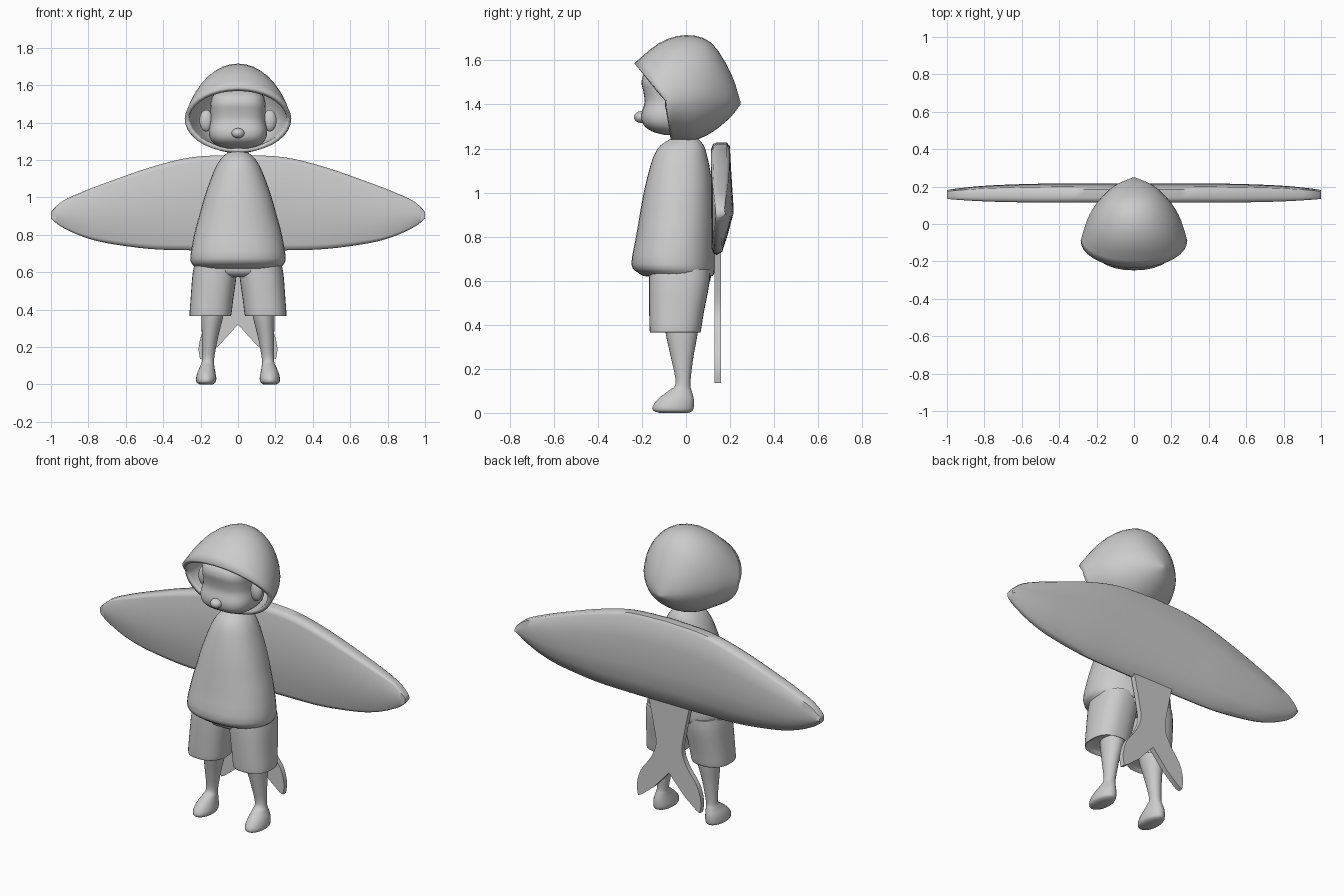
import bpy, bmesh, math
from mathutils import Vector

if "Cube" in bpy.data.objects:
    bpy.data.objects.remove(bpy.data.objects["Cube"])

grey = bpy.data.materials.new("light grey")
grey.diffuse_color = (0.6, 0.6, 0.6, 1)
grey.use_nodes = True
grey.node_tree.nodes["Principled BSDF"].inputs["Base Color"].default_value = grey.diffuse_color


def spline(rows, steps):
    """Smooth curve through rows of numbers (Catmull-Rom)."""
    rows = [Vector(r) for r in rows]
    out = []
    for i in range(len(rows) - 1):
        b, c = rows[i], rows[i + 1]
        a = rows[i - 1] if i else b * 2 - c
        d = rows[i + 2] if i + 2 < len(rows) else c * 2 - b
        for k in range(steps):
            t = k / steps
            out.append(0.5 * (2 * b + (c - a) * t + (2 * a - 5 * b + 4 * c - d) * t ** 2
                              + (3 * b - a - 3 * c + d) * t ** 3))
    return out + [rows[-1]]


def finish(name, bm, angle=45):
    bmesh.ops.recalc_face_normals(bm, faces=bm.faces)
    me = bpy.data.meshes.new(name)
    bm.to_mesh(me)
    bm.free()
    me.materials.append(grey)
    ob = bpy.data.objects.new(name, me)
    bpy.context.collection.objects.link(ob)
    bpy.ops.object.select_all(action='DESELECT')
    ob.select_set(True)
    bpy.context.view_layer.objects.active = ob
    bpy.ops.object.shade_smooth_by_angle(angle=math.radians(angle))
    return ob


def skin(name, rings, start=True, end=True, angle=45):
    """Bridge closed rings of points, with optional end caps."""
    bm = bmesh.new()
    vs = [[bm.verts.new(p) for p in r] for r in rings]
    n = len(vs[0])
    for a, b in zip(vs, vs[1:]):
        for i in range(n):
            j = (i + 1) % n
            bm.faces.new((a[i], a[j], b[j], b[i]))
    if start:
        bm.faces.new(vs[0])
    if end:
        bm.faces.new(vs[-1])
    return finish(name, bm, angle)


def loft(name, rows, power=2.0, n=32, steps=3, angle=45):
    """Rows of centre x, front y, back y, half width, z."""
    rings = []
    for cx, yf, yb, rx, z in spline([Vector(r) for r in rows], steps):
        ring = []
        for i in range(n):
            a = math.tau * i / n
            c, s = math.cos(a), math.sin(a)
            px = math.copysign(abs(c) ** (2 / power), c)
            py = math.copysign(abs(s) ** (2 / power), s)
            ring.append((cx + rx * px, (yf + yb) / 2 + (yb - yf) / 2 * py, z))
        rings.append(ring)
    return skin(name, rings, angle=angle)


def ball(name, loc, size):
    bm = bmesh.new()
    bmesh.ops.create_uvsphere(bm, u_segments=20, v_segments=12, radius=1)
    for v in bm.verts:
        v.co = Vector(loc) + Vector(v.co[i] * size[i] for i in range(3))
    return finish(name, bm)


# Poncho-like shirt with a tucked hem
loft("shirt", [(0, -.12, .08, .19, .64), (0, -.18, .115, .215, .62), (0, -.215, .128, .238, .635),
               (0, -.248, .132, .255, .675), (0, -.227, .13, .235, .8), (0, -.21, .128, .208, .9),
               (0, -.192, .122, .18, 1.0), (0, -.168, .11, .145, 1.1), (0, -.145, .095, .115, 1.17),
               (0, -.115, .08, .083, 1.215), (0, -.06, .05, .04, 1.25)], 2.2, angle=60)

# Shorts: hips and two wide legs
loft("shorts_hips", [(0, -.13, .08, .13, .575), (0, -.16, .11, .2, .6), (0, -.165, .115, .215, .66)], 2.4)
for s, side in ((-1, "left"), (1, "right")):
    loft("shorts_leg_" + side, [(s * .147, -.14, .045, .085, .385), (s * .147, -.16, .062, .105, .367),
                                (s * .147, -.165, .068, .112, .375), (s * .14, -.167, .08, .114, .45),
                                (s * .126, -.168, .105, .118, .58), (s * .12, -.165, .11, .112, .65)], 2.4)
    # Bare leg flowing into the foot
    loft("leg_and_foot_" + side, [(s * .17, -.12, .01, .034, 0), (s * .171, -.148, .03, .05, .01),
                                  (s * .17, -.15, .036, .054, .032), (s * .169, -.125, .035, .048, .065),
                                  (s * .164, -.08, .026, .037, .1), (s * .16, -.047, .02, .032, .135),
                                  (s * .15, -.068, .033, .043, .25), (s * .138, -.092, .053, .058, .36),
                                  (s * .136, -.095, .055, .058, .42)], n=24, steps=4)
    ball("ear_" + side, (s * .17, -.07, 1.41), (.036, .026, .058))

# Face with full cheeks, recessed eye band and brow
loft("head", [(0, -.10, .03, .06, 1.262), (0, -.155, .06, .115, 1.278), (0, -.195, .09, .147, 1.31),
              (0, -.203, .1, .156, 1.355), (0, -.188, .11, .147, 1.41), (0, -.194, .11, .147, 1.46),
              (0, -.202, .11, .147, 1.505), (0, -.18, .1, .13, 1.55), (0, -.1, .06, .07, 1.59)], 3.0, n=40)
ball("nose", (0, -.203, 1.343), (.034, .033, .027))

# Hood: rows of top y/z, side x/y/z, bottom y/z running from the rim to the back
hood_rows = [(-.235, 1.587, .285, -.09, 1.42, -.07, 1.24), (-.12, 1.68, .268, -.03, 1.43, -.03, 1.237),
             (0, 1.715, .238, .05, 1.44, .04, 1.238), (.115, 1.68, .185, .13, 1.44, .12, 1.275),
             (.205, 1.54, .105, .205, 1.425, .2, 1.34), (.248, 1.41, .008, .248, 1.405, .248, 1.40)]
rings = []
for ty, tz, sx, sy, sz, by, bz in spline(hood_rows, 3):
    ring = []
    for i in range(36):
        a = math.tau * i / 36
        c = math.cos(a)
        y, z = (ty, tz) if c > 0 else (by, bz)
        ring.append((sx * math.sin(a), sy + (y - sy) * abs(c), sz + (z - sz) * abs(c)))
    rings.append(ring)
hood = skin("hood", rings, start=False, angle=50)
mod = hood.modifiers.new("cloth thickness", 'SOLIDIFY')
mod.thickness = .024
mod.offset = -1

# Board across the back: section as (height fraction, y), stations as x, bottom z, top z, thickness
section = [(0, .14), (.015, .125), (.06, .116), (.5, .114), (.94, .114), (.985, .122), (1, .14), (1, .185),
           (.965, .199), (.72, .206), (.42, .216), (.2, .19), (.03, .165)]
half = [(0, .717, 1.228, 1), (.25, .717, 1.214, 1), (.47, .724, 1.16, 1), (.7, .755, 1.08, .9),
        (.83, .79, 1.03, .78), (.93, .835, .985, .62), (.98, .868, .945, .52), (1.0, .89, .92, .45)]
curve = spline(half, 4)
stations = [(-x, b, t, k) for x, b, t, k in reversed(curve[1:])] + [tuple(c) for c in curve]
rings = [[(x, .152 + (y - .152) * k, b + (t - b) * f) for f, y in section] for x, b, t, k in stations]
skin("board", rings, angle=50)

# Forked tail plate below the board
edge = [tuple(p) for p in spline([(.14, .76), (.125, .7), (.1, .58), (.085, .47), (.12, .38), (.185, .29),
                                  (.21, .2), (.203, .135)], 3)] + [(.18, .145), (.1, .21)]
outline = edge + [(0, .32)] + [(-x, z) for x, z in reversed(edge)]
skin("tail", [[(x, y, z) for x, z in outline] for y in (.13, .16)], angle=30)
